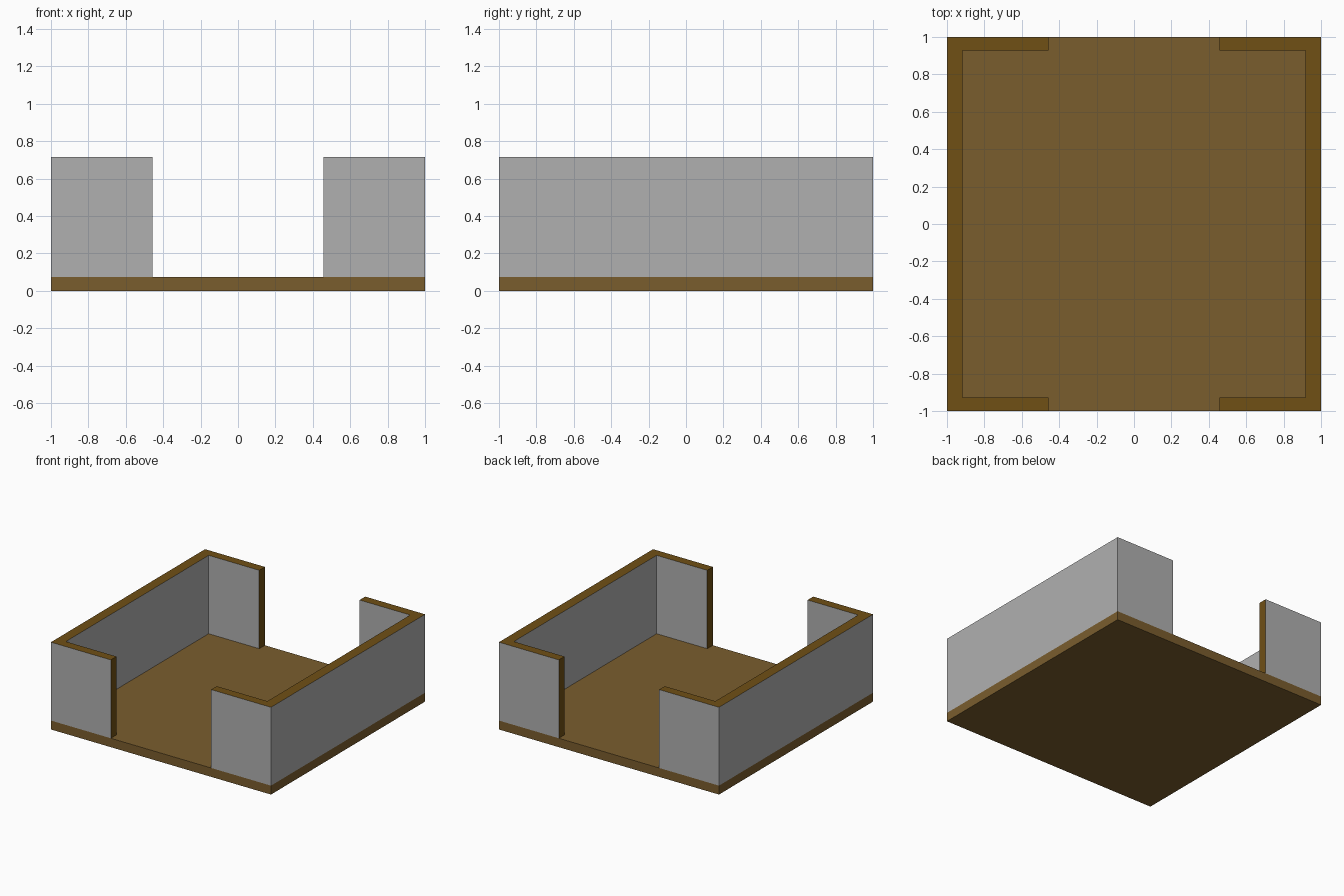
import bpy, bmesh

if "Cube" in bpy.data.objects:
    bpy.data.objects.remove(bpy.data.objects["Cube"])

FLOOR_TOP, WALL_TOP = 0.073, 0.717
GAP, IN_X, IN_Y = 0.456, 0.916, 0.927


def material(name, rgb):
    mat = bpy.data.materials.new(name)
    mat.diffuse_color = (*rgb, 1)
    mat.use_nodes = True
    mat.node_tree.nodes["Principled BSDF"].inputs["Base Color"].default_value = mat.diffuse_color
    return mat


def finish(name, bm, mats):
    bmesh.ops.recalc_face_normals(bm, faces=bm.faces)
    mesh = bpy.data.meshes.new(name)
    bm.to_mesh(mesh)
    bm.free()
    for mat in mats:
        mesh.materials.append(mat)
    obj = bpy.data.objects.new(name, mesh)
    bpy.context.collection.objects.link(obj)
    return obj


floor_brown = material("floor_brown", (0.195, 0.11, 0.027))
trim_brown = material("trim_brown", (0.16, 0.079, 0.0075))
wall_grey = material("wall_grey", (0.434, 0.434, 0.434))

# Floor slab
bm = bmesh.new()
bmesh.ops.create_cube(bm, size=1)
bmesh.ops.scale(bm, vec=(2, 2, FLOOR_TOP), verts=bm.verts)
bmesh.ops.translate(bm, vec=(0, 0, FLOOR_TOP / 2), verts=bm.verts)
finish("floor", bm, [floor_brown])

# C-shaped wall on each side, with brown top edges and opening ends
outline = [(GAP, -1), (1, -1), (1, 1), (GAP, 1),
           (GAP, IN_Y), (IN_X, IN_Y), (IN_X, -IN_Y), (GAP, -IN_Y)]
for name, side in (("right_wall", 1), ("left_wall", -1)):
    bm = bmesh.new()
    base = bm.faces.new([bm.verts.new((side * x, y, FLOOR_TOP)) for x, y in outline])
    ext = bmesh.ops.extrude_face_region(bm, geom=[base], use_keep_orig=True)
    top = [v for v in ext["geom"] if isinstance(v, bmesh.types.BMVert)]
    bmesh.ops.translate(bm, vec=(0, 0, WALL_TOP - FLOOR_TOP), verts=top)
    for face in bm.faces:
        is_cap = all(abs(v.co.z - WALL_TOP) < 1e-4 for v in face.verts)
        is_end = all(abs(abs(v.co.x) - GAP) < 1e-4 for v in face.verts)
        face.material_index = int(is_cap or is_end)
    finish(name, bm, [wall_grey, trim_brown])
